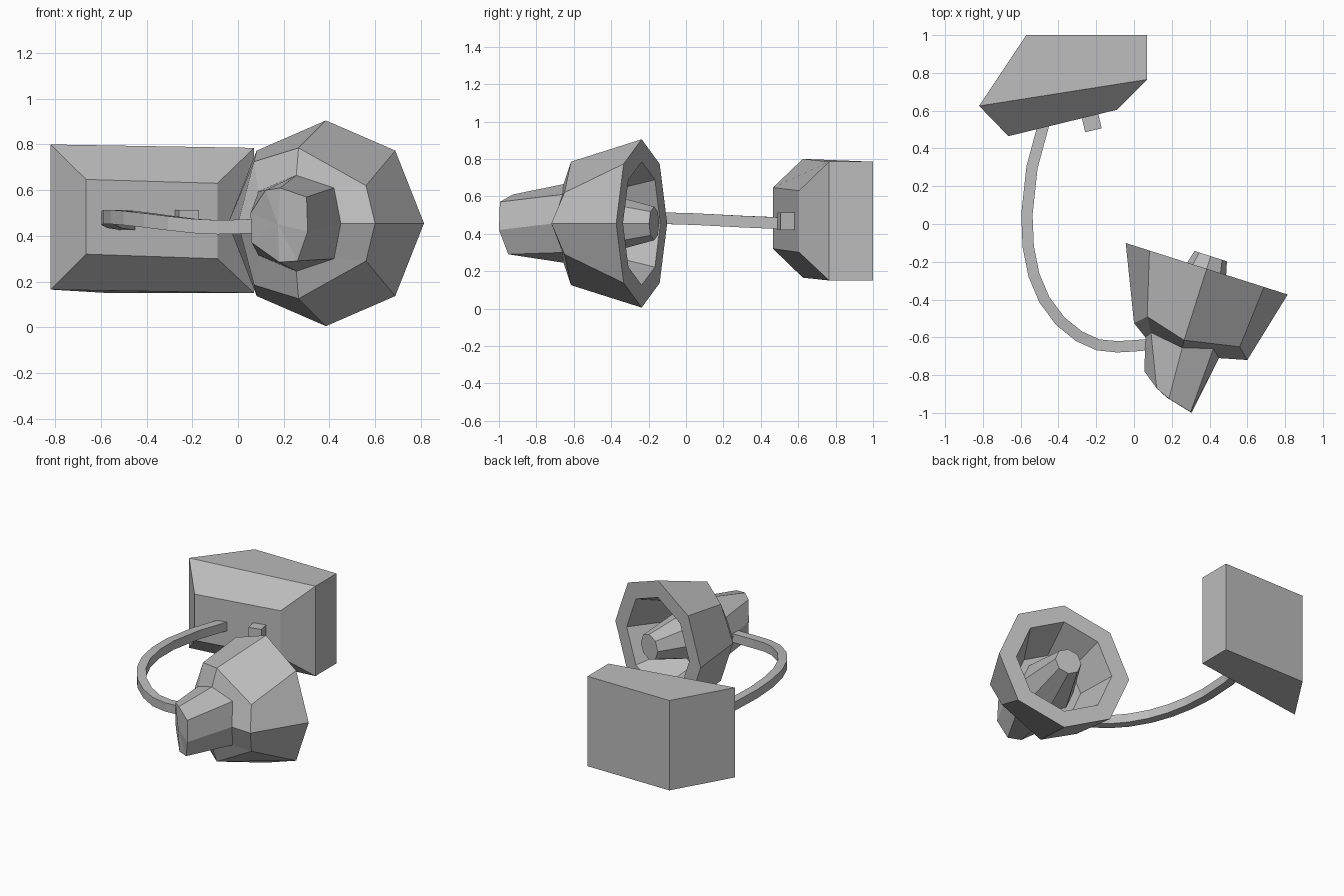
import bpy
import bmesh
from math import cos, sin, pi, radians
from mathutils import Vector, Matrix

cube = bpy.data.objects.get("Cube")
if cube:
    bpy.data.objects.remove(cube, do_unlink=True)

grey = bpy.data.materials.new("plain_grey")
grey.use_nodes = True
grey.diffuse_color = (0.5, 0.5, 0.5, 1)
grey.node_tree.nodes["Principled BSDF"].inputs["Base Color"].default_value = (0.5, 0.5, 0.5, 1)


def finish(name, bm):
    bmesh.ops.recalc_face_normals(bm, faces=bm.faces)
    mesh = bpy.data.meshes.new(name)
    bm.to_mesh(mesh)
    bm.free()
    mesh.materials.append(grey)
    obj = bpy.data.objects.new(name, mesh)
    bpy.context.collection.objects.link(obj)
    return obj


def loft(name, rings, apex=None):
    """Join equal rings of points, closing both ends."""
    bm = bmesh.new()
    loops = [[bm.verts.new(p) for p in ring] for ring in rings]
    n = len(loops[0])
    for a, b in zip(loops, loops[1:]):
        for i in range(n):
            j = (i + 1) % n
            bm.faces.new((a[i], a[j], b[j], b[i]))
    bm.faces.new(loops[0])
    if apex:
        tip = bm.verts.new(apex)
        for i in range(n):
            bm.faces.new((loops[-1][i], loops[-1][(i + 1) % n], tip))
    else:
        bm.faces.new(loops[-1])
    return finish(name, bm)


# Shade frame: centre of the mouth, sideways direction and axis to the back
MID = 0.455
mouth = Vector((0.385, -0.237, MID))
side = Vector((0.953, -0.303, 0))
axis = Vector((0.303, 0.953, 0))
up = Vector((0, 0, 1))


def octagon(radius, depth):
    return [mouth + axis * depth + radius * (side * cos(k * pi / 4) + up * sin(k * pi / 4))
            for k in range(8)]


def mirrored(upper):
    """Complete a ring from its upper five points."""
    return upper + [(x, y, 2 * MID - z) for x, y, z in upper[3:0:-1]]


# Faceted shade with hollow mouth and inner cone
neck = mirrored([(0.45, -0.71, MID), (0.42, -0.66, 0.61), (0.255, -0.655, 0.665),
                 (0.09, -0.575, 0.595), (0.06, -0.6, MID)])
shoulder = mirrored([(0.6, -0.72, MID), (0.56, -0.65, 0.62), (0.265, -0.615, 0.785),
                     (0.07, -0.49, 0.725), (0.0, -0.525, MID)])
loft("lamp_shade", [neck, shoulder, octagon(0.45, 0), octagon(0.33, 0),
                    octagon(0.23, -0.28), octagon(0.18, -0.28), octagon(0.09, 0.07)])

# Socket housing in front of the shade
nose = [(0.305, -1.0, 0.42), (0.3, -0.995, 0.57), (0.185, -0.925, 0.61), (0.12, -0.87, 0.6),
        (0.055, -0.78, 0.5), (0.06, -0.78, 0.37), (0.18, -0.91, 0.285), (0.26, -0.95, 0.29)]
loft("socket_housing", [neck, nose], apex=(0.175, -0.92, 0.45))

# Wall box with tapered front
back = [(-0.57, 1, 0.15), (0.07, 1, 0.15), (0.07, 1, 0.785), (-0.57, 1, 0.785)]
middle = [(-0.82, 0.625, 0.165), (0.07, 0.765, 0.15), (0.07, 0.765, 0.785), (-0.82, 0.625, 0.8)]
front = [(-0.665, 0.465, 0.32), (-0.09, 0.605, 0.3), (-0.09, 0.605, 0.63), (-0.665, 0.465, 0.647)]
loft("wall_box", [back, middle, front])

# Switch knob on the box
bm = bmesh.new()
bmesh.ops.create_cube(bm, size=1, matrix=Matrix.Translation((-0.225, 0.54, 0.467))
                      @ Matrix.Rotation(radians(13), 4, "Z") @ Matrix.Diagonal((0.09, 0.09, 0.092, 1)))
finish("switch_knob", bm)

# Curved arm with a square section
path = [Vector(p) for p in [
    (-0.475, 0.54, 0.455), (-0.54, 0.3, 0.465), (-0.567, 0.05, 0.478), (-0.56, -0.12, 0.483),
    (-0.53, -0.27, 0.483), (-0.475, -0.4, 0.478), (-0.39, -0.515, 0.468), (-0.29, -0.595, 0.455),
    (-0.19, -0.64, 0.443), (-0.09, -0.65, 0.438), (0.0, -0.645, 0.44), (0.12, -0.635, 0.445)]]
sections = []
for i, p in enumerate(path):
    along = path[min(i + 1, len(path) - 1)] - path[max(i - 1, 0)]
    across = along.cross(up).normalized() * 0.03
    lift = up * 0.031
    sections.append([p + across + lift, p - across + lift, p - across - lift, p + across - lift])
loft("curved_arm", sections)
